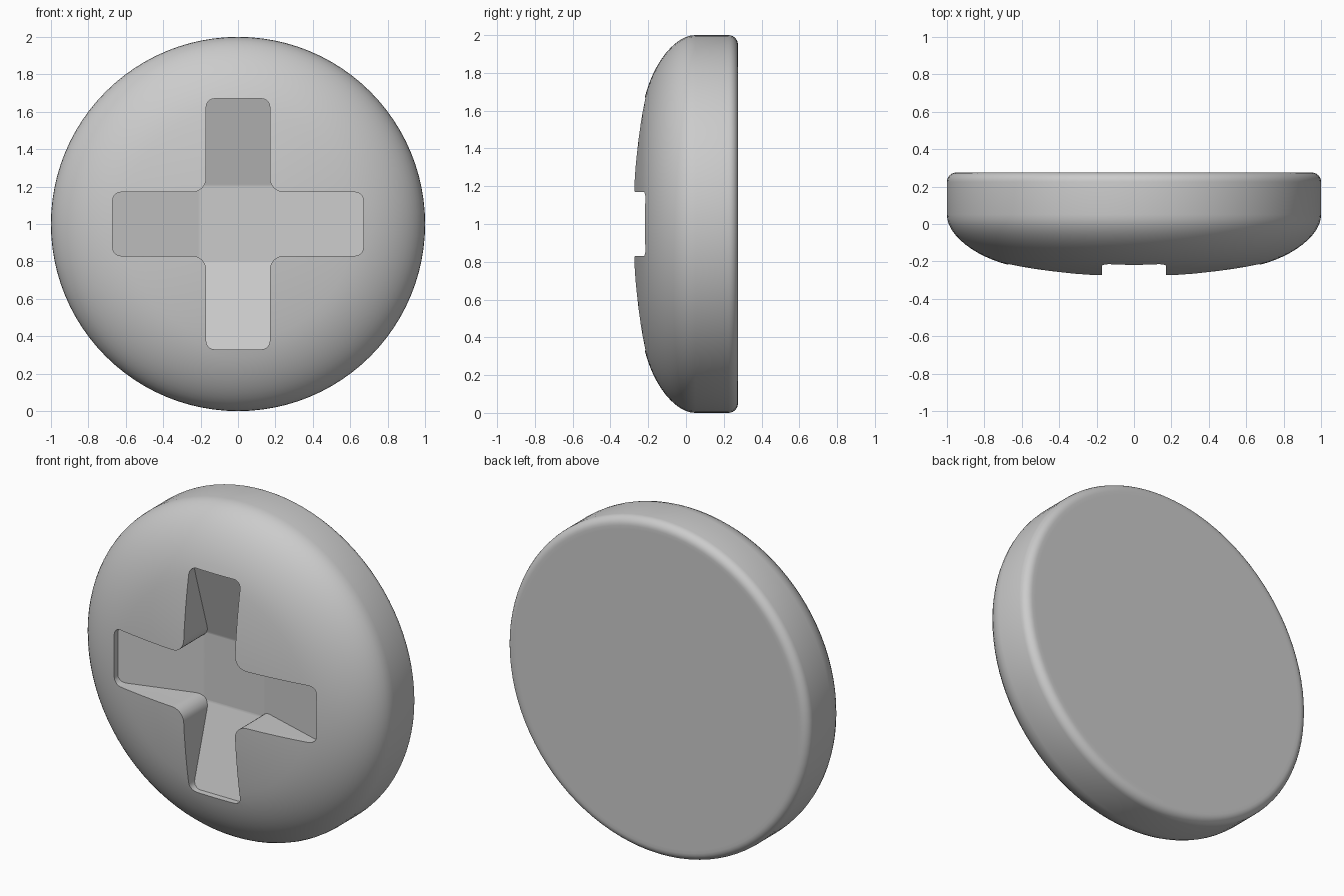
import bpy, bmesh, math
from mathutils import Vector, Matrix
from mathutils.geometry import interpolate_bezier

if "Cube" in bpy.data.objects:
    bpy.data.objects.remove(bpy.data.objects["Cube"], do_unlink=True)

HALF_WIDTH, ARM = 0.17, 0.67     # recess arm half width and reach
TIP_Y, FLOOR_Y = -0.18, -0.035   # recess floor at the tips and in the middle
BACK = 0.275


def corner(a, b, c, steps):
    """Rounded turn from a to c around the corner b."""
    a, b, c = Vector(a), Vector(b), Vector(c)
    return interpolate_bezier(a, a.lerp(b, 0.55), c.lerp(b, 0.55), c, steps)


def to_object(name, bm):
    bmesh.ops.recalc_face_normals(bm, faces=bm.faces)
    mesh = bpy.data.meshes.new(name)
    bm.to_mesh(mesh)
    bm.free()
    obj = bpy.data.objects.new(name, mesh)
    bpy.context.scene.collection.objects.link(obj)
    return obj


def boolean(target, tool, operation):
    """Apply a boolean and discard the tool object."""
    mod = target.modifiers.new(operation.lower(), 'BOOLEAN')
    mod.operation, mod.solver, mod.object = operation, 'EXACT', tool
    graph = bpy.context.evaluated_depsgraph_get()
    mesh = bpy.data.meshes.new_from_object(target.evaluated_get(graph))
    target.modifiers.clear()
    target.data = mesh
    bpy.data.objects.remove(tool, do_unlink=True)


# Domed head, turned around the y axis
def dome_y(r):
    return -0.284 + r * r / 7


profile = [Vector((r, dome_y(r), 0)) for r in (0, 0.12, 0.24, 0.36, 0.48, 0.56)]
start = Vector((0.62, dome_y(0.62), 0))
bend = Vector((1, start.y + 0.38 * 0.177, 0))
profile += corner(start, bend, (1, 0.05, 0), 14)
profile += corner((1, BACK - 0.05, 0), (1, BACK, 0), (0.95, BACK, 0), 7)
profile += [Vector((0.93, BACK, 0)), Vector((0, BACK, 0))]

bm = bmesh.new()
verts = [bm.verts.new(p) for p in profile]
edges = [bm.edges.new(pair) for pair in zip(verts, verts[1:])]
bmesh.ops.spin(bm, geom=verts + edges, cent=(0, 0, 0), axis=(0, 1, 0),
               angle=math.tau, steps=96)
bmesh.ops.remove_doubles(bm, verts=bm.verts, dist=1e-4)
head = to_object("screw_head", bm)

# Cross-shaped prism with rounded corners
outline = []
w, fillet, tip = HALF_WIDTH, 0.075, 0.045
for k in range(4):
    arm = (corner((w, 0, -w - fillet), (w, 0, -w), (w + fillet, 0, -w), 8)
           + corner((ARM - tip, 0, -w), (ARM, 0, -w), (ARM, 0, tip - w), 6)
           + corner((ARM, 0, w - tip), (ARM, 0, w), (ARM - tip, 0, w), 6))
    turn = Matrix.Rotation(-k * math.pi / 2, 3, 'Y')
    outline += [turn @ p for p in arm]

bm = bmesh.new()
face = bm.faces.new([bm.verts.new(p - Vector((0, 0.6, 0))) for p in outline])
out = bmesh.ops.extrude_face_region(bm, geom=[face])
bmesh.ops.translate(bm, vec=(0, 0.8, 0),
                    verts=[g for g in out["geom"] if isinstance(g, bmesh.types.BMVert)])
cutter = to_object("recess_cutter", bm)
cutter.hide_render = True

# Square frustum that gives the recess its sloping floors
inner = 0.2
slope = (ARM - inner) / (FLOOR_Y - TIP_Y)
bm = bmesh.new()
rings = []
for y in (FLOOR_Y, -0.5):
    s = inner + (FLOOR_Y - y) * slope
    rings.append([bm.verts.new((s * i, y, s * j))
                  for i, j in ((-1, -1), (1, -1), (1, 1), (-1, 1))])
for ring in rings:
    bm.faces.new(ring)
for i in range(4):
    j = (i + 1) % 4
    bm.faces.new((rings[0][i], rings[0][j], rings[1][j], rings[1][i]))
floor = to_object("recess_floor_shape", bm)
floor.hide_render = True

boolean(cutter, floor, 'INTERSECT')
boolean(head, cutter, 'DIFFERENCE')

# Stand the head on the ground
head.data.transform(Matrix.Translation((0, 0, 1)))

# Grey metal
grey = bpy.data.materials.new("grey_metal")
grey.use_nodes = True
colour = (0.6, 0.6, 0.6, 1)
grey.diffuse_color = colour
grey.node_tree.nodes["Principled BSDF"].inputs["Base Color"].default_value = colour
head.data.materials.clear()
head.data.materials.append(grey)

bpy.ops.object.select_all(action='DESELECT')
head.select_set(True)
bpy.context.view_layer.objects.active = head
bpy.ops.object.shade_smooth_by_angle(angle=math.radians(30))
